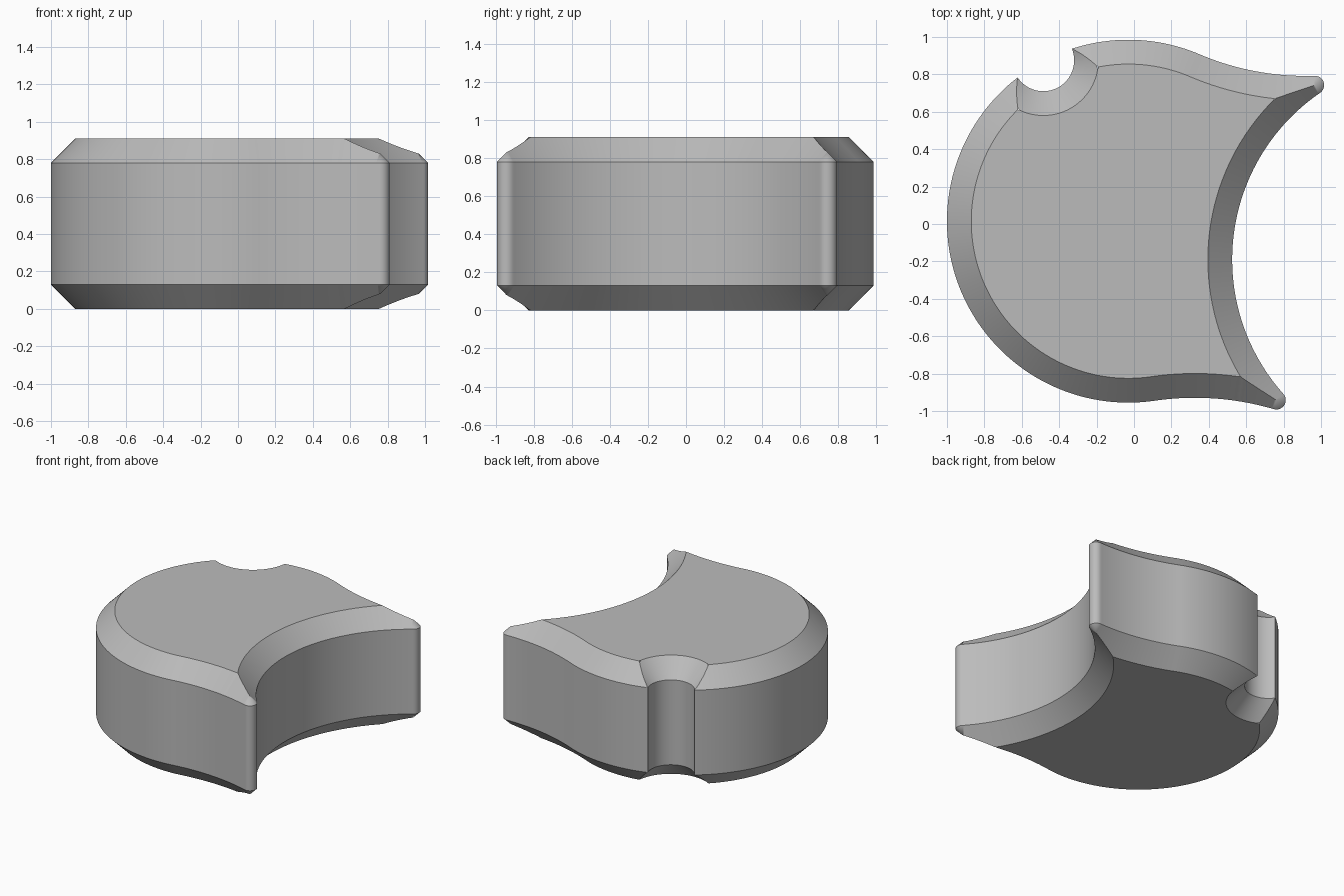
import bpy
import bmesh
import math
from mathutils import Vector

HEIGHT, CHAMFER, STEP = 0.91, 0.13, 0.01

cube = bpy.data.objects.get("Cube")
if cube:
    bpy.data.objects.remove(cube, do_unlink=True)


def meet(c1, r1, c2, r2, side):
    """Crossing point of two circles, on the left (+1) or right (-1) of c1 -> c2."""
    axis = c2 - c1
    dist = axis.length
    axis.normalize()
    along = (dist * dist + r1 * r1 - r2 * r2) / (2 * dist)
    across = math.sqrt(max(r1 * r1 - along * along, 0))
    return c1 + axis * along + Vector((-axis.y, axis.x)) * across * side


def touch(c1, r1, c2, r2):
    """Contact point of two externally tangent circles."""
    return c1 + (c2 - c1) * r1 / (r1 + r2)


def arc(centre, radius, start, end, turn):
    """Points from start up to end with inward normals; turn +1 bulges outward."""
    a = math.atan2(start.y - centre.y, start.x - centre.x)
    b = math.atan2(end.y - centre.y, end.x - centre.x)
    sweep = ((b - a) * turn) % math.tau
    count = max(3, round(sweep * radius / STEP))
    result = []
    for i in range(count):
        t = a + turn * sweep * i / count
        out = Vector((math.cos(t), math.sin(t)))
        result.append((centre + out * radius, -out * turn))
    return result


# Circles that make up the outline
body, body_r = Vector((-0.03, 0.015)), 0.97
notch, notch_r = Vector((-0.485, 0.875)), 0.165
bite, bite_r = Vector((1.605, -0.19)), 1.08
low_r, high_r, tip_r = 1.5, 1.45, 0.05
low = body + Vector((0.144, -0.9895)).normalized() * (body_r + low_r)
high = body + Vector((0.392, 0.921)).normalized() * (body_r + high_r)
low_tip = meet(low, low_r + tip_r, bite, bite_r + tip_r, 1)
high_tip = meet(bite, bite_r + tip_r, high, high_r + tip_r, 1)

notch_left = meet(body, body_r, notch, notch_r, 1)
notch_right = meet(body, body_r, notch, notch_r, -1)
body_low = touch(body, body_r, low, low_r)
low_end = touch(low, low_r, low_tip, tip_r)
bite_low = touch(low_tip, tip_r, bite, bite_r)
bite_high = touch(bite, bite_r, high_tip, tip_r)
high_end = touch(high_tip, tip_r, high, high_r)
body_high = touch(body, body_r, high, high_r)

# Outline, anticlockwise
outline = (arc(body, body_r, notch_left, body_low, 1)
           + arc(low, low_r, body_low, low_end, -1)
           + arc(low_tip, tip_r, low_end, bite_low, 1)
           + arc(bite, bite_r, bite_low, bite_high, -1)
           + arc(high_tip, tip_r, bite_high, high_end, 1)
           + arc(high, high_r, high_end, body_high, -1)
           + arc(body, body_r, body_high, notch_right, 1)
           + arc(notch, notch_r, notch_right, notch_left, -1))


def inset_depth(p, n):
    """Chamfer depth, cut short where it meets the chamfer of another side."""
    depth = CHAMFER
    for q, _ in outline:
        d = q - p
        toward = n.dot(d)
        if toward > 1e-6 and d.length > STEP * 0.5:
            depth = min(depth, d.length_squared / (2 * toward))
    return depth


depths = [inset_depth(p, n) for p, n in outline]

# Chamfered prism: four rings and two flat caps
bm = bmesh.new()
low_inner, low_outer, top_outer, top_inner = rings = [[], [], [], []]
for (p, n), d in zip(outline, depths):
    inner = p + n * d
    low_inner.append(bm.verts.new((inner.x, inner.y, CHAMFER - d)))
    low_outer.append(bm.verts.new((p.x, p.y, CHAMFER)))
    top_outer.append(bm.verts.new((p.x, p.y, HEIGHT - CHAMFER)))
    top_inner.append(bm.verts.new((inner.x, inner.y, HEIGHT - CHAMFER + d)))
for lower, upper in zip(rings, rings[1:]):
    for i in range(len(outline)):
        bm.faces.new((lower[i - 1], lower[i], upper[i], upper[i - 1]))
full = [i for i, d in enumerate(depths) if d > CHAMFER - 1e-4]
bm.faces.new([top_inner[i] for i in full])
bm.faces.new([low_inner[i] for i in reversed(full)])
bmesh.ops.remove_doubles(bm, verts=low_inner + top_inner, dist=STEP * 0.4)

mesh = bpy.data.meshes.new("chamfered_block")
bm.to_mesh(mesh)
bm.free()
block = bpy.data.objects.new("chamfered_block", mesh)
bpy.context.collection.objects.link(block)

# Plain grey
grey = bpy.data.materials.new("plain_grey")
grey.use_nodes = True
colour = (0.5, 0.5, 0.5, 1)
grey.diffuse_color = colour
grey.node_tree.nodes["Principled BSDF"].inputs["Base Color"].default_value = colour
mesh.materials.append(grey)

bpy.ops.object.select_all(action="DESELECT")
block.select_set(True)
bpy.context.view_layer.objects.active = block
bpy.ops.object.shade_smooth_by_angle(angle=math.radians(25))
